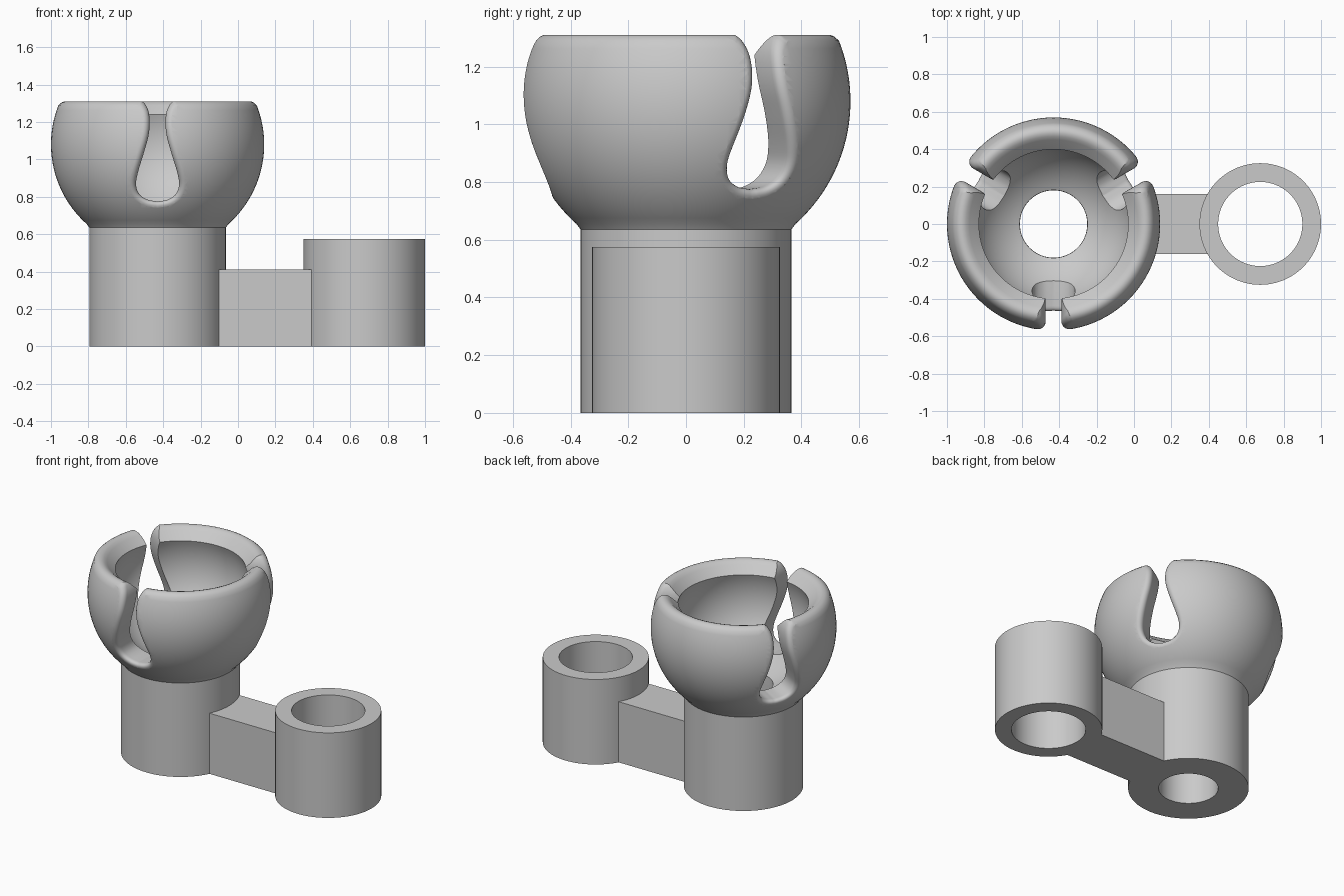
import bpy, bmesh, math
from mathutils import Matrix, Vector

if "Cube" in bpy.data.objects:
    bpy.data.objects.remove(bpy.data.objects["Cube"])

CUP_X, CUP_Z = -0.43, 1.08      # centre of the spherical cup
OUTER, INNER = 0.57, 0.43       # cup sphere radii
RING_X = 0.675

grey = bpy.data.materials.new("light grey")
grey.use_nodes = True
colour = (0.59, 0.59, 0.59, 1)
grey.diffuse_color = colour
grey.node_tree.nodes["Principled BSDF"].inputs["Base Color"].default_value = colour


def make_object(name, bm, x=0.0):
    bmesh.ops.recalc_face_normals(bm, faces=bm.faces)
    if bm.calc_volume(signed=True) < 0:
        bmesh.ops.reverse_faces(bm, faces=bm.faces)
    mesh = bpy.data.meshes.new(name)
    bm.to_mesh(mesh)
    bm.free()
    mesh.materials.append(grey)
    obj = bpy.data.objects.new(name, mesh)
    obj.location.x = x
    bpy.context.collection.objects.link(obj)
    return obj


def activate(obj):
    bpy.ops.object.select_all(action="DESELECT")
    obj.select_set(True)
    bpy.context.view_layer.objects.active = obj


def smooth(obj, angle=32):
    activate(obj)
    bpy.ops.object.shade_smooth_by_angle(angle=math.radians(angle))


def loft(bm, loops, closed):
    """Bridge equal loops; join last to first, or cap the ends with cross strips."""
    rows = [[bm.verts.new(p) for p in loop] for loop in loops]
    n = len(rows[0])
    pairs = list(zip(rows, rows[1:])) + ([(rows[-1], rows[0])] if closed else [])
    for a, b in pairs:
        for i in range(n):
            j = (i + 1) % n
            bm.faces.new((a[i], a[j], b[j], b[i]))
    if not closed:
        for row in (rows[0], rows[-1]):
            for i in range(n // 2):
                strip = [row[i], row[i + 1], row[n - 2 - i], row[n - 1 - i]]
                bm.faces.new(list(dict.fromkeys(strip)))


def lathe(name, profile, x, steps=96):
    bm = bmesh.new()
    loops = []
    for k in range(steps):
        a = 2 * math.pi * k / steps
        loops.append([(r * math.cos(a), r * math.sin(a), z) for r, z in profile])
    loft(bm, loops, True)
    return make_object(name, bm, x)


def tube(name, x, inner, outer, height):
    obj = lathe(name, [(inner, 0), (outer, 0), (outer, height), (inner, height)], x)
    smooth(obj)


def arc(radius, z0, z1, steps):
    """Profile points on the cup sphere between two heights."""
    a0, a1 = (math.asin((z - CUP_Z) / radius) for z in (z0, z1))
    angles = [a0 + (a1 - a0) * i / steps for i in range(steps + 1)]
    return [(radius * math.cos(a), CUP_Z + radius * math.sin(a)) for a in angles]


def spline(points, steps=5):
    """Smooth curve through the points."""
    pts = [Vector(p) for p in points]
    pts = [2 * pts[0] - pts[1]] + pts + [2 * pts[-1] - pts[-2]]
    out = []
    for a, b, c, d in zip(pts, pts[1:], pts[2:], pts[3:]):
        for k in range(steps):
            t = k / steps
            out.append(0.5 * (2 * b + (c - a) * t + (2 * a - 5 * b + 4 * c - d) * t ** 2
                              + (3 * b - a - 3 * c + d) * t ** 3))
    return out + [pts[-2]]


# Stem, ring and the arm between them
tube("stem", CUP_X, 0.18, 0.365, 0.635)
tube("ring", RING_X, 0.225, 0.325, 0.575)
bm = bmesh.new()
bmesh.ops.create_cube(bm, size=1, matrix=Matrix.Translation((0.135, 0, 0.205))
                      @ Matrix.Diagonal((0.57, 0.32, 0.41, 1)))
make_object("connecting_arm", bm)

# Spherical cup with a rounded rim
rim = [(0.513, 1.304), (0.5, 1.31), (0.485, 1.31), (0.468, 1.304), (0.45, 1.289)]
profile = ([(0.18, 0.635), (0.365, 0.635)] + arc(OUTER, 0.655, 1.29, 24) + rim
           + arc(INNER, 1.24, 0.69, 24))
cup = lathe("cup", profile, CUP_X)

# Keyhole slot outline: right half, then mirrored
half = spline([(0, 0.775), (0.055, 0.785), (0.098, 0.815), (0.115, 0.865), (0.105, 0.93),
               (0.075, 1.03), (0.05, 1.12), (0.042, 1.19), (0.047, 1.25), (0.065, 1.293),
               (0.09, 1.32), (0.11, 1.37)])
outline = [Vector((-p.x, p.y)) for p in reversed(half[1:])] + half


def widened(amount):
    """Outline pushed outward along its normals."""
    out = []
    for i, p in enumerate(outline):
        d = (outline[min(i + 1, len(outline) - 1)] - outline[max(i - 1, 0)]).normalized()
        out.append(p + Vector((d.y, -d.x)) * amount)
    return out


# Slot cutters flare near the outside so the slot edges come out rounded
FILLET = 0.037
layers = [(0.39, 0), (OUTER - FILLET, 0)]
for k in range(1, 7):
    a = math.radians(14 * k)
    layers.append((OUTER - FILLET + FILLET * math.sin(a), FILLET * (1 - math.cos(a))))
layers.append((0.63, FILLET))

for k in range(3):
    turn = Matrix.Rotation(math.radians(120 * k), 3, "Z")
    loops = []
    for radius, extra in layers:
        loops.append([turn @ Vector((p.x, -math.sqrt(radius ** 2 - p.x ** 2 - (p.y - CUP_Z) ** 2),
                                     p.y)) for p in widened(extra)])
    bm = bmesh.new()
    loft(bm, loops, False)
    bmesh.ops.triangulate(bm, faces=bm.faces)
    cutter = make_object("slot_cutter", bm, CUP_X)
    cutter.hide_render = True
    cut = cup.modifiers.new("slot", "BOOLEAN")
    cut.operation = "DIFFERENCE"
    cut.solver = "EXACT"
    cut.object = cutter
    activate(cup)
    bpy.context.view_layer.update()
    bpy.ops.object.modifier_apply(modifier=cut.name)
    bpy.data.objects.remove(cutter)
smooth(cup, 35)
